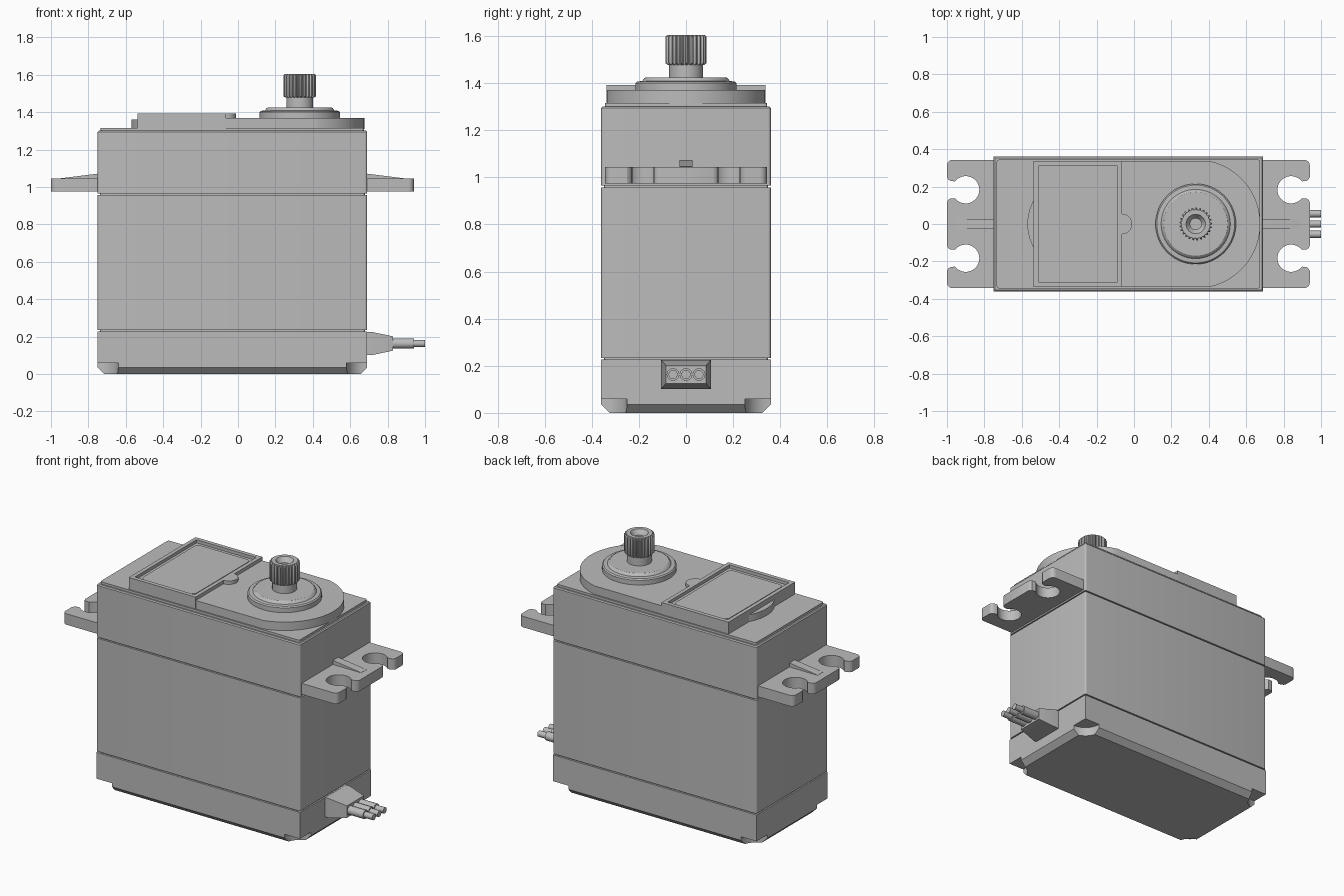
import bpy, bmesh
from math import sin, cos, pi, radians

if "Cube" in bpy.data.objects:
    bpy.data.objects.remove(bpy.data.objects["Cube"])

GREY = (0.5, 0.5, 0.5, 1)
grey = bpy.data.materials.new("grey plastic")
grey.use_nodes = True
grey.diffuse_color = GREY
grey.node_tree.nodes["Principled BSDF"].inputs["Base Color"].default_value = GREY

CX = -0.03          # centre of the case along x
HX, HY = 0.72, 0.36  # half size of the case
SX = 0.33           # output shaft position
parts = []


def loft(name, rings):
    """Skin equal-length rings of 3D points and cap both ends."""
    bm = bmesh.new()
    rows = [[bm.verts.new(p) for p in ring] for ring in rings]
    n = len(rows[0])
    for a, b in zip(rows, rows[1:]):
        for i in range(n):
            j = (i + 1) % n
            bm.faces.new((a[i], a[j], b[j], b[i]))
    bm.faces.new(rows[0][::-1])
    bm.faces.new(rows[-1])
    bmesh.ops.recalc_face_normals(bm, faces=bm.faces)
    mesh = bpy.data.meshes.new(name)
    bm.to_mesh(mesh)
    bm.free()
    mesh.materials.append(grey)
    ob = bpy.data.objects.new(name, mesh)
    bpy.context.collection.objects.link(ob)
    parts.append(ob)
    return ob


def at_z(outline, z):
    return [(x, y, z) for x, y in outline]


def prism(name, outline, z0, z1):
    return loft(name, [at_z(outline, z0), at_z(outline, z1)])


def arc(cx, cy, r, a0, a1, n):
    steps = [radians(a0 + (a1 - a0) * i / n) for i in range(n + 1)]
    return [(cx + r * cos(a), cy + r * sin(a)) for a in steps]


def circle(cx, cy, r, n=48):
    return arc(cx, cy, r, 0, 360, n)[:-1]


def rect(cx, hx, hy, r=0.0):
    """Rectangle outline, with rounded corners when r is given."""
    corners = [(1, 1, 0), (-1, 1, 90), (-1, -1, 180), (1, -1, 270)]
    if not r:
        return [(cx + sx * hx, sy * hy) for sx, sy, _ in corners]
    return [p for sx, sy, a in corners
            for p in arc(cx + sx * (hx - r), sy * (hy - r), r, a, a + 90, 5)]


def case(inset):
    return rect(CX, HX - inset, HY - inset, 0.012)


def apply_modifier(ob, mod):
    bpy.context.view_layer.objects.active = ob
    bpy.ops.object.modifier_apply(modifier=mod.name)


# Case: bottom cover with chamfered underside and notched screw corners
cover = loft("bottom_cover", [at_z(rect(CX, HX - i, HY - i), z)
                              for i, z in ((0.035, 0), (0, 0.035), (0, 0.226))])
for sx in (-1, 1):
    for sy in (-1, 1):
        cutter = prism("corner_cutter", circle(CX + sx * HX, sy * HY, 0.11, 32), -0.1, 0.058)
        cutter.hide_render = True
        cut = cover.modifiers.new("notch", "BOOLEAN")
        cut.operation, cut.object, cut.solver = "DIFFERENCE", cutter, "EXACT"
        apply_modifier(cover, cut)
        parts.remove(cutter)
        bpy.data.objects.remove(cutter)

# Case: core seen in the seams, middle, upper section and top plate
prism("seam_core", case(0.012), 0.2, 1.0)
prism("middle_case", case(0), 0.234, 0.957)
loft("upper_case", [at_z(case(i), z) for i, z in ((0, 0.965), (0, 1.295), (0.006, 1.301))])
prism("top_plate", case(0.016), 1.29, 1.316)

# Raised deck with a round end about the shaft
deck = [(-0.535, -0.335)] + arc(SX, 0, 0.345, -76, 76, 36) + [(-0.535, 0.335)]
prism("gear_deck", deck, 1.31, 1.37)
prism("deck_rear_bulge", circle(-0.311, 0, 0.259, 72), 1.31, 1.36)

# Label frame, recessed floor, label plate and finger tab
outer, inner = rect(-0.3, 0.236, 0.337), rect(-0.3, 0.211, 0.311)
loft("label_frame", [at_z(outer, 1.316), at_z(outer, 1.392),
                     at_z(inner, 1.392), at_z(inner, 1.372)])
prism("label_plate", rect(-0.3, 0.19, 0.286, 0.03), 1.37, 1.377)
prism("label_tab", arc(-0.065, 0, 0.055, -90, 90, 16), 1.36, 1.392)

# Shaft boss and neck
boss = ((0.215, 1.36), (0.215, 1.4), (0.208, 1.407), (0.185, 1.409),
        (0.178, 1.42), (0.17, 1.425), (0.072, 1.425), (0.072, 1.49))
loft("shaft_boss", [at_z(circle(SX, 0, r, 64), z) for r, z in boss])

# Splined output shaft with a countersunk screw hole
TEETH = 25


def spline(r, depth):
    n = TEETH * 4
    return [(SX + (r - depth * (i % 4 > 1)) * cos(2 * pi * i / n),
             (r - depth * (i % 4 > 1)) * sin(2 * pi * i / n)) for i in range(n)]


loft("splined_shaft", [at_z(spline(r, d), z) for r, d, z in (
    (0.078, 0.002, 1.478), (0.088, 0.011, 1.486), (0.088, 0.011, 1.596),
    (0.078, 0.002, 1.605), (0.052, 0, 1.605), (0.03, 0, 1.575), (0.03, 0, 1.53))])

# Mounting flanges with open screw slots, and their stiffening ribs
half = ([(0.25, 0.115), (0.245, 0.127), (0.235, 0.135)]
        + arc(0.15, 0.183, 0.073, -38, -322, 28)
        + [(0.23, 0.23), (0.243, 0.238), (0.25, 0.25)]
        + arc(0.22, 0.313, 0.03, 0, 90, 6) + [(-0.03, 0.343)])
flange = half + [(u, -v) for u, v in reversed(half)]
for side, s in (("left", 1), ("right", -1)):
    prism(side + "_flange", [(CX + s * (HX + u), v) for u, v in flange], 0.975, 1.045)
    wedge = ((-0.02, 1.03), (0.2, 1.03), (0.2, 1.046), (0, 1.071), (-0.02, 1.071))
    loft(side + "_flange_rib", [[(CX + s * (HX + u), y, z) for u, z in wedge]
                                for y in (-0.027, 0.027)])

# Cable boot and three wires with bare ends
CZ = 0.163


def along_x(outline, x):
    return [(x, y, CZ + z) for y, z in outline]


loft("cable_boot", [along_x(rect(0, hy, hz), x) for x, hy, hz in (
    (0.67, 0.106, 0.062), (0.715, 0.106, 0.062), (0.83, 0.085, 0.038))])
for i in (-1, 0, 1):
    wire = ((0.81, 0.027), (0.94, 0.027), (0.94, 0.019), (1.0, 0.019))
    loft("wire", [along_x(circle(i * 0.055, 0, r, 24), x) for x, r in wire])

# Smooth round surfaces, keep hard edges
bpy.ops.object.select_all(action="DESELECT")
for ob in parts:
    ob.select_set(True)
bpy.context.view_layer.objects.active = parts[0]
bpy.ops.object.shade_smooth_by_angle(angle=radians(30))
